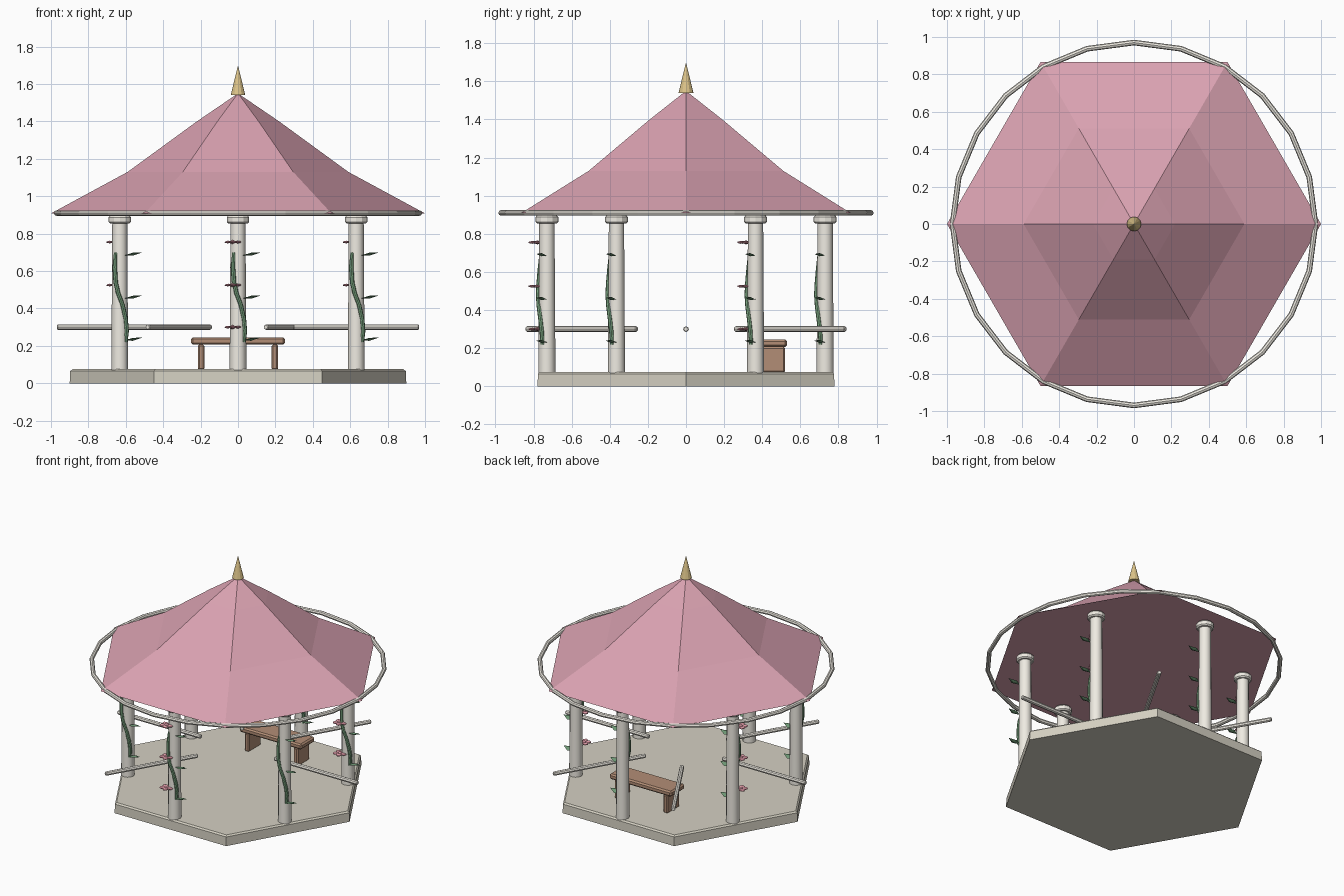
import bpy, bmesh
from math import sin, cos, pi, radians
from mathutils import Vector

if "Cube" in bpy.data.objects:
    bpy.data.objects.remove(bpy.data.objects["Cube"])


def material(name, rgb):
    m = bpy.data.materials.new(name)
    m.diffuse_color = (*rgb, 1)
    m.use_nodes = True
    m.node_tree.nodes["Principled BSDF"].inputs["Base Color"].default_value = m.diffuse_color
    return m


STONE = material("stone", (0.66, 0.63, 0.54))
CREAM = material("cream", (0.86, 0.83, 0.76))
ROSE = material("roof_rose", (0.70, 0.36, 0.44))
GOLD = material("gold", (0.72, 0.55, 0.25))
WOOD = material("wood", (0.45, 0.27, 0.18))
VINE = material("vine_green", (0.20, 0.38, 0.22))
LEAF = material("leaf_green", (0.16, 0.32, 0.18))
PINK = material("flower_pink", (0.80, 0.35, 0.42))


def finish(bm, name, mat, loc=(0, 0, 0), bevel=0, smooth=False):
    bmesh.ops.recalc_face_normals(bm, faces=bm.faces)
    me = bpy.data.meshes.new(name)
    bm.to_mesh(me)
    bm.free()
    me.materials.append(mat)
    ob = bpy.data.objects.new(name, me)
    ob.location = loc
    bpy.context.collection.objects.link(ob)
    if bevel:
        mod = ob.modifiers.new("bevel", "BEVEL")
        mod.width = bevel
        mod.segments = 1
    if smooth:
        bpy.ops.object.select_all(action="DESELECT")
        ob.select_set(True)
        bpy.context.view_layer.objects.active = ob
        bpy.ops.object.shade_smooth_by_angle(angle=radians(35))
    return ob


def turned(name, profile, sides, mat, loc=(0, 0, 0), smooth=False, bevel=0):
    """Closed solid of revolution from (radius, z) pairs; radius 0 makes a point."""
    bm = bmesh.new()
    rings = []
    for r, z in profile:
        n = 1 if r == 0 else sides
        rings.append([bm.verts.new((r * cos(2 * pi * i / sides), r * sin(2 * pi * i / sides), z))
                      for i in range(n)])
    for a, b in zip(rings, rings[1:]):
        for i in range(sides):
            j = (i + 1) % sides
            if len(b) == 1:
                bm.faces.new((a[i], a[j], b[0]))
            else:
                bm.faces.new((a[i], a[j], b[j], b[i]))
    for ring in (rings[0], rings[-1]):
        if len(ring) > 2:
            bm.faces.new(ring)
    return finish(bm, name, mat, loc, bevel, smooth)


def box(name, size, loc, mat, bevel):
    bm = bmesh.new()
    bmesh.ops.create_cube(bm, size=1)
    bmesh.ops.scale(bm, vec=size, verts=bm.verts)
    return finish(bm, name, mat, loc, bevel)


def tube(name, points, radii, sides, mat, loc=(0, 0, 0)):
    """Capped tube through the points, with horizontal rings."""
    bm = bmesh.new()
    rings = [[bm.verts.new((x + r * cos(2 * pi * i / sides), y + r * sin(2 * pi * i / sides), z))
              for i in range(sides)] for (x, y, z), r in zip(points, radii)]
    for a, b in zip(rings, rings[1:]):
        for i in range(sides):
            j = (i + 1) % sides
            bm.faces.new((a[i], a[j], b[j], b[i]))
    bm.faces.new(rings[0])
    bm.faces.new(rings[-1])
    return finish(bm, name, mat, loc, smooth=True)


def leaf(name, loc):
    """Flattened pointed leaf reaching towards +x."""
    bm = bmesh.new()
    pts = [(-0.045, 0, -0.006), (0.0, -0.028, 0.004), (0.05, 0, 0.009), (0.0, 0.028, -0.004),
           (0, 0, 0.008), (0, 0, -0.008)]
    v = [bm.verts.new(p) for p in pts]
    for i in range(4):
        bm.faces.new((v[i], v[(i + 1) % 4], v[4]))
        bm.faces.new((v[i], v[(i + 1) % 4], v[5]))
    return finish(bm, name, LEAF, loc)


def flower(name, loc):
    """Five flat petals round a small heart."""
    bm = bmesh.new()
    for i in range(6):
        a = 2 * pi * i / 5
        r, s = (0.0, 0.017) if i == 5 else (0.029, 0.021)
        new = bmesh.ops.create_icosphere(bm, subdivisions=1, radius=s)["verts"]
        bmesh.ops.scale(bm, vec=(1, 1, 0.65 if i == 5 else 0.35), verts=new)
        bmesh.ops.translate(bm, vec=(r * cos(a), r * sin(a), 0), verts=new)
    return finish(bm, name, PINK, loc)


# Hexagonal floor, roof and finial
turned("floor", [(0.9, 0), (0.897, 0.065), (0.885, 0.075)], 6, STONE)
turned("roof", [(1.0, 0.908), (0.59, 1.13), (0.22, 1.40), (0, 1.55)], 6, ROSE)
turned("finial", [(0.039, 1.54), (0.0, 1.70)], 12, GOLD)

# Round eaves ring
bpy.ops.mesh.primitive_torus_add(major_segments=24, minor_segments=8, major_radius=0.97,
                                 minor_radius=0.015, location=(0, 0, 0.91))
ring = bpy.context.object
ring.name = "eaves_ring"
ring.data.materials.append(CREAM)

# Columns with capitals, climbing vines, leaves and flowers
vine_path = [(0.030, -0.022, 0.22), (0.037, -0.026, 0.28), (0.032, -0.032, 0.34),
             (0.015, -0.042, 0.42), (-0.008, -0.046, 0.48), (-0.022, -0.043, 0.54),
             (-0.027, -0.036, 0.62), (-0.022, -0.030, 0.70)]
for k in range(6):
    a = radians(30 + 60 * k)
    x, y = 0.73 * cos(a), 0.73 * sin(a)
    turned(f"column_{k}", [(0.045, 0.07), (0.040, 0.87)], 12, CREAM, (x, y, 0), True)
    turned(f"capital_{k}", [(0.052, 0.855), (0.060, 0.863), (0.060, 0.887), (0.052, 0.897)],
           12, CREAM, (x, y, 0))
    tube(f"vine_{k}", vine_path, [0.012] * 7 + [0.009], 8, VINE, (x, y, 0))
    for n, z in enumerate((0.235, 0.46, 0.69)):
        leaf(f"leaf_{k}_{n}", (x + 0.07, y - 0.028, z))
    if k % 2 == 0:
        for n, z in enumerate((0.30, 0.525, 0.755)):
            flower(f"flower_{k}_{n}", (x - 0.03, y - 0.05, z))

# Radial rails, leaving the entrance side open
for k in range(5):
    a = radians(60 * k)
    ob = turned(f"rail_{k}", [(0.011, -0.335), (0.015, -0.330), (0.015, 0.330), (0.011, 0.335)],
                8, CREAM, (0.632 * cos(a), 0.632 * sin(a), 0.30))
    ob.rotation_euler = (0, pi / 2, a)

# Bench
box("bench_seat", (0.50, 0.16, 0.04), (0, 0.45, 0.226), WOOD, 0.01)
for s, side in ((-1, "left"), (1, "right")):
    box(f"bench_leg_{side}", (0.036, 0.14, 0.135), (s * 0.197, 0.45, 0.139), WOOD, 0.008)
